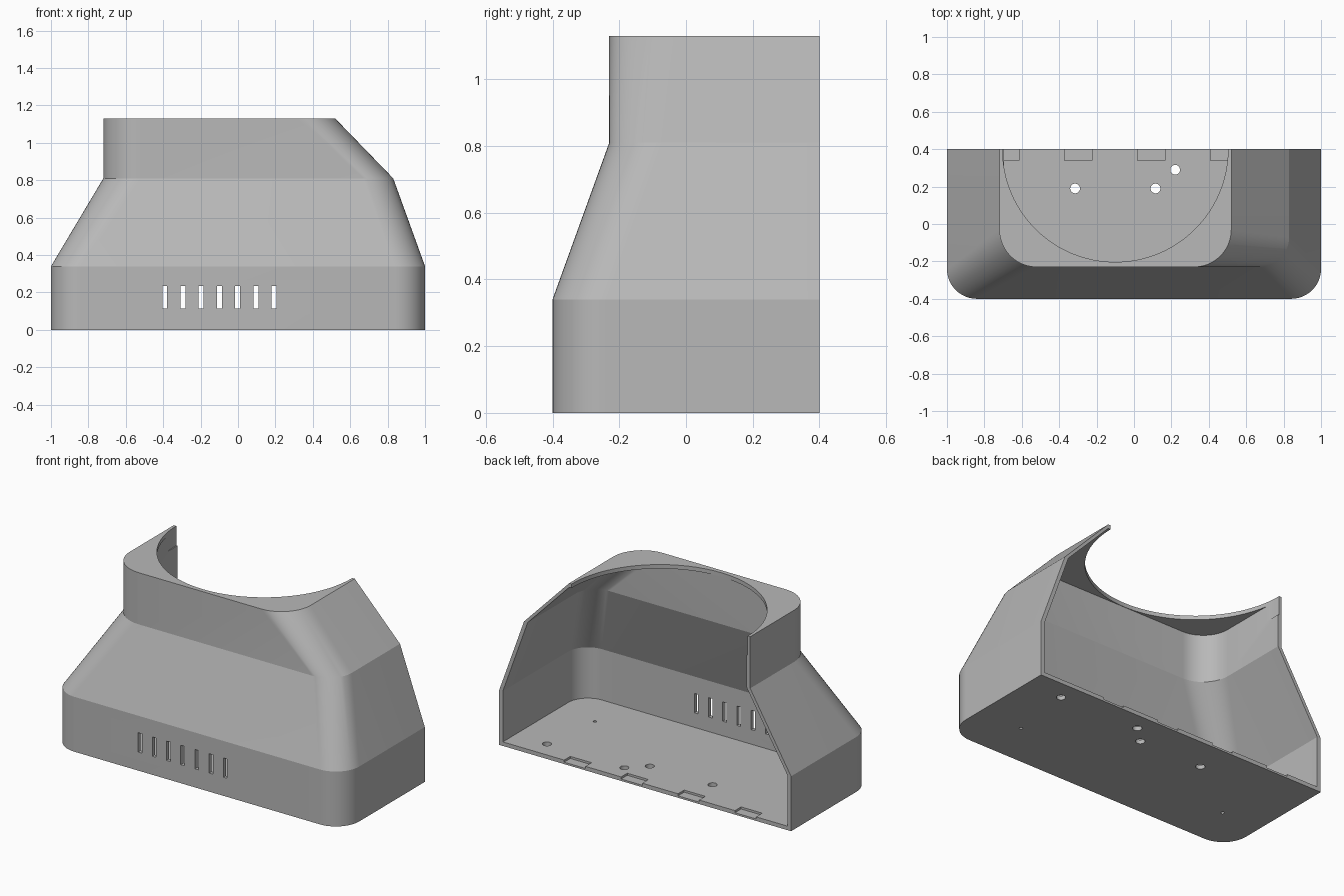
import bpy, bmesh, math
from mathutils import Matrix

if "Cube" in bpy.data.objects:
    bpy.data.objects.remove(bpy.data.objects["Cube"], do_unlink=True)

BACK = 0.4
WALL = 0.025
TOP = 1.13
# Outline by height: z, left x, right x, front y, left radius, right radius
LEVELS = [
    (0.0, -1.0, 1.0, -0.4, 0.16, 0.16),
    (0.34, -1.0, 1.0, -0.4, 0.16, 0.16),
    (0.81, -0.72, 0.83, -0.23, 0.2, 0.16),
    (TOP, -0.72, 0.52, -0.23, 0.2, 0.2),
]

grey = bpy.data.materials.new("plain grey")
grey.use_nodes = True
colour = (0.48, 0.48, 0.48, 1)
grey.diffuse_color = colour
grey.node_tree.nodes["Principled BSDF"].inputs["Base Color"].default_value = colour


def level_at(z):
    """Outline values at any height."""
    for a, b in zip(LEVELS, LEVELS[1:]):
        if z <= b[0]:
            f = (z - a[0]) / (b[0] - a[0])
            return [p + (q - p) * f for p, q in zip(a, b)]
    return LEVELS[-1]


def ring(z, inset, back, steps=12):
    """Outline with two rounded front corners."""
    _, x0, x1, front, r0, r1 = level_at(z)
    x0, x1, front = x0 + inset, x1 - inset, front + inset
    pts = [(x1, back, z), (x0, back, z)]
    for cx, r, start in ((x0 + r0 - inset, r0 - inset, math.pi),
                         (x1 - r1 + inset, r1 - inset, 1.5 * math.pi)):
        for i in range(steps + 1):
            a = start + i / steps * math.pi / 2
            pts.append((cx + r * math.cos(a), front + r + r * math.sin(a), z))
    return pts


def finish(name, bm):
    bmesh.ops.recalc_face_normals(bm, faces=bm.faces)
    mesh = bpy.data.meshes.new(name)
    bm.to_mesh(mesh)
    bm.free()
    mesh.materials.append(grey)
    obj = bpy.data.objects.new(name, mesh)
    bpy.context.collection.objects.link(obj)
    return obj


def loft(name, heights, inset, back):
    bm = bmesh.new()
    rings = [[bm.verts.new(p) for p in ring(z, inset, back)] for z in heights]
    for low, high in zip(rings, rings[1:]):
        for i in range(len(low)):
            j = (i + 1) % len(low)
            bm.faces.new((low[i], low[j], high[j], high[i]))
    bmesh.ops.triangulate(bm, faces=bm.faces[:])
    bm.faces.new(rings[0])
    bm.faces.new(rings[-1])
    return finish(name, bm)


def add_box(bm, centre, size):
    bmesh.ops.create_cube(bm, size=1, matrix=Matrix.Translation(centre) @ Matrix.Diagonal((*size, 1)))


def add_hole(bm, x, y, z, radius, depth, segments=32):
    bmesh.ops.create_cone(bm, cap_ends=True, segments=segments, radius1=radius, radius2=radius,
                          depth=depth, matrix=Matrix.Translation((x, y, z)))


def cut(target, cutter):
    cutter.hide_render = True
    mod = target.modifiers.new("cut", "BOOLEAN")
    mod.operation, mod.solver, mod.object = "DIFFERENCE", "EXACT", cutter
    bpy.context.view_layer.objects.active = target
    bpy.ops.object.modifier_apply(modifier=mod.name)
    bpy.data.objects.remove(cutter, do_unlink=True)


# Hollow housing, open at the back
housing = loft("housing", [lv[0] for lv in LEVELS], 0, BACK)
cut(housing, loft("cavity", [WALL, 0.34, 0.81, TOP - WALL], WALL, BACK + 0.2))

# Large round opening in the top plate
bm = bmesh.new()
add_hole(bm, -0.1, BACK, TOP, 0.603, 0.24, 96)
cut(housing, finish("top_opening", bm))

# Row of vent slots in the front wall
bm = bmesh.new()
for i in range(7):
    add_box(bm, (-0.392 + i * 0.0975, -0.4, 0.175), (0.026, 0.2, 0.12))
cut(housing, finish("vent_slots", bm))

# Floor screw holes
bm = bmesh.new()
for x, y, r in ((-0.315, 0.19, 0.026), (0.115, 0.19, 0.026), (0.22, 0.29, 0.026),
                (0.757, 0.28, 0.026), (0.708, -0.12, 0.01), (-0.734, -0.12, 0.01)):
    add_hole(bm, x, y, 0, r, 0.2)
cut(housing, finish("floor_holes", bm))

# Shallow recesses along the rear edge of the floor
bm = bmesh.new()
for i in range(4):
    add_box(bm, (-0.688 + i * 0.39, BACK, 0.032), (0.145, 0.12, 0.04))
cut(housing, finish("floor_recesses", bm))

# Smooth corners, crisp bends
bpy.ops.object.select_all(action="DESELECT")
housing.select_set(True)
bpy.context.view_layer.objects.active = housing
bpy.ops.object.shade_smooth_by_angle(angle=math.radians(14))
